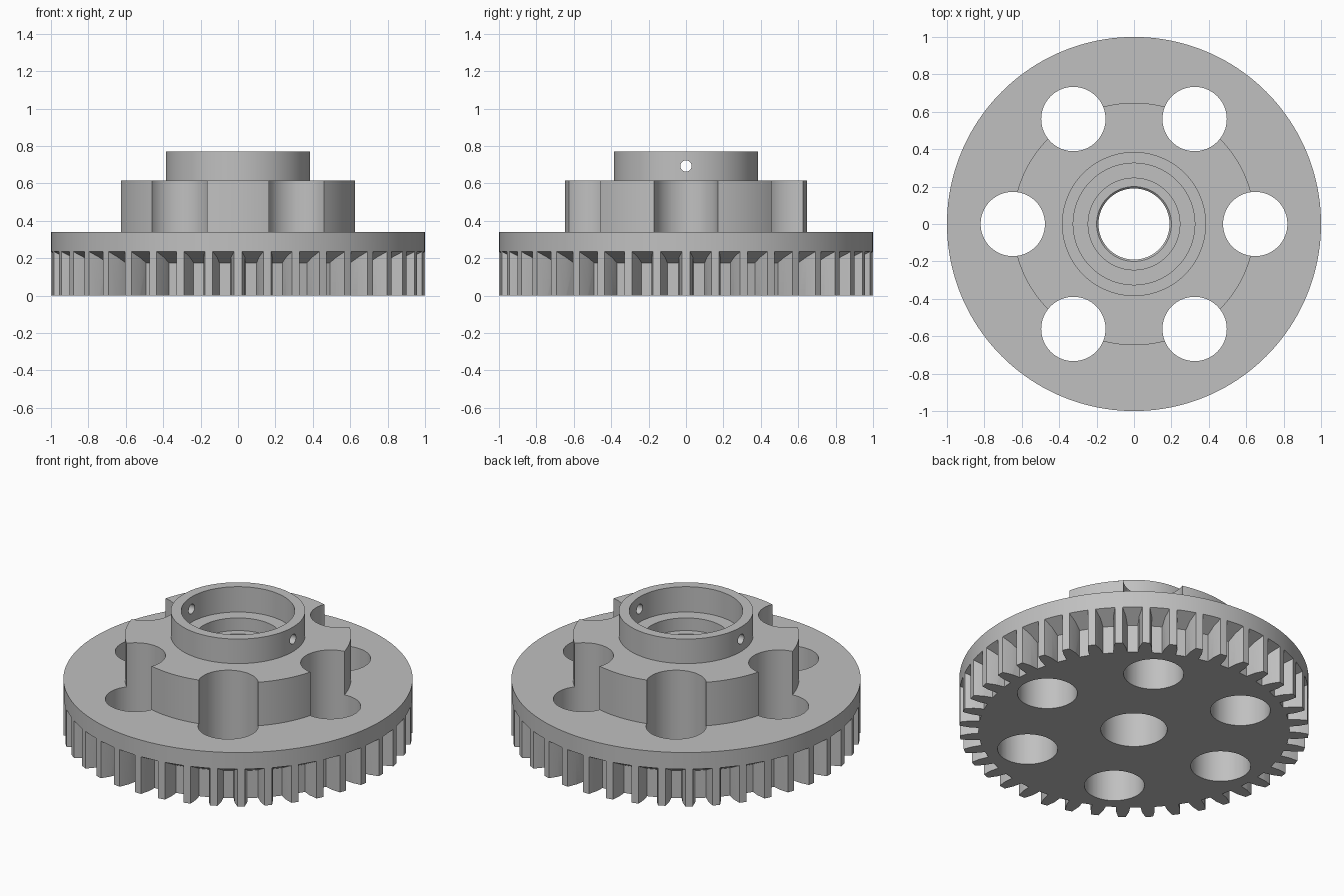
import bpy, bmesh, math
from mathutils import Matrix, Vector

default = bpy.data.objects.get("Cube")
if default:
    bpy.data.objects.remove(default, do_unlink=True)

TEETH = 40
ROOT = 0.89

grey = bpy.data.materials.new("machined_grey")
grey.use_nodes = True
colour = (0.53, 0.53, 0.53, 1)
grey.diffuse_color = colour
grey.node_tree.nodes["Principled BSDF"].inputs["Base Color"].default_value = colour


def make_object(name, bm):
    bmesh.ops.recalc_face_normals(bm, faces=bm.faces)
    mesh = bpy.data.meshes.new(name)
    bm.to_mesh(mesh)
    bm.free()
    mesh.materials.append(grey)
    obj = bpy.data.objects.new(name, mesh)
    bpy.context.collection.objects.link(obj)
    return obj


def lathe(name, profile, steps=160):
    """Closed (radius, height) profile turned about z."""
    bm = bmesh.new()
    rings = []
    for i in range(steps):
        turn = Matrix.Rotation(math.tau * i / steps, 3, 'Z')
        rings.append([bm.verts.new(turn @ Vector((r, 0, z))) for r, z in profile])
    n = len(profile)
    for i, ring in enumerate(rings):
        nxt = rings[(i + 1) % steps]
        for j in range(n):
            k = (j + 1) % n
            bm.faces.new((ring[j], nxt[j], nxt[k], ring[k]))
    return make_object(name, bm)


def add_cylinder(bm, radius, depth, matrix):
    bmesh.ops.create_cone(bm, cap_ends=True, segments=64, radius1=radius,
                          radius2=radius, depth=depth, matrix=matrix)


def add_tooth_gap(bm, angle):
    """Tapering gap between two teeth, with a roof that rises outwards."""
    half = [(ROOT, 0.03), (0.945, 0.038), (1.0, 0.0575), (1.05, 0.08)]
    outline = half + [(r, -w) for r, w in reversed(half)]
    turn = Matrix.Rotation(angle, 3, 'Z')
    low, high = [], []
    for r, w in outline:
        roof = 0.175 + (r - ROOT) * 0.55
        low.append(bm.verts.new(turn @ Vector((r, w, -0.1))))
        high.append(bm.verts.new(turn @ Vector((r, w, roof))))
    bm.faces.new(low)
    bm.faces.new(high)
    n = len(outline)
    for j in range(n):
        k = (j + 1) % n
        bm.faces.new((low[j], low[k], high[k], high[j]))


def cut(target, cutter):
    cutter.hide_render = True
    mod = target.modifiers.new("cut", 'BOOLEAN')
    mod.operation = 'DIFFERENCE'
    mod.solver = 'EXACT'
    mod.object = cutter
    bpy.context.view_layer.objects.active = target
    bpy.ops.object.modifier_apply(modifier=mod.name)
    bpy.data.objects.remove(cutter, do_unlink=True)


# Turned body: disc, hub, collar, stepped recess and bore
gear = lathe("gear_body", [
    (0.19, 0), (1, 0), (1, 0.34), (0.648, 0.34), (0.648, 0.615),
    (0.385, 0.615), (0.385, 0.77), (0.325, 0.77), (0.325, 0.61),
    (0.245, 0.61), (0.245, 0.53), (0.2, 0.53), (0.19, 0.52)])

# Gaps between the teeth
bm = bmesh.new()
for i in range(TEETH):
    add_tooth_gap(bm, math.tau * (i + 0.5) / TEETH)
cut(gear, make_object("tooth_gap_cutter", bm))

# Six through holes that also scallop the hub
bm = bmesh.new()
for i in range(6):
    a = math.tau * i / 6
    spot = Vector((math.cos(a), math.sin(a), 0)) * 0.648
    add_cylinder(bm, 0.172, 3, Matrix.Translation(spot))
cut(gear, make_object("hole_cutter", bm))

# Cross-drilled pin hole through the collar
bm = bmesh.new()
add_cylinder(bm, 0.03, 1.2, Matrix.Translation((0, 0, 0.693)) @ Matrix.Rotation(math.pi / 2, 4, 'Y'))
cut(gear, make_object("pin_hole_cutter", bm))

# Smooth round walls, keep machined edges sharp
bpy.ops.object.select_all(action='DESELECT')
gear.select_set(True)
bpy.context.view_layer.objects.active = gear
bpy.ops.object.shade_smooth_by_angle(angle=math.radians(25))
